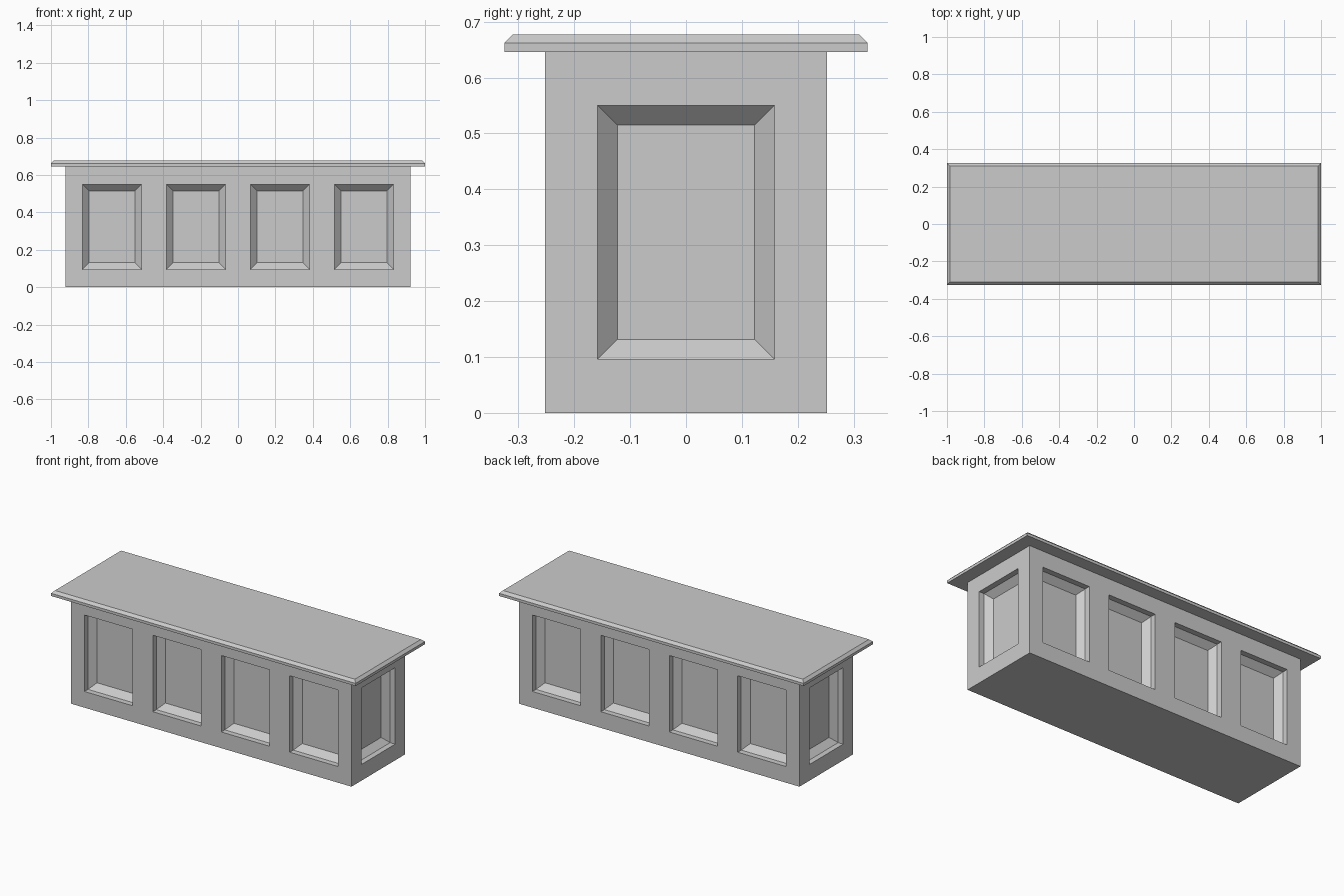
import bpy, bmesh
from mathutils import Vector

if "Cube" in bpy.data.objects:
    bpy.data.objects.remove(bpy.data.objects["Cube"])

HX, HY, BODY_TOP, TOP = 0.922, 0.252, 0.646, 0.677
PANEL_HALF, PANEL_Z = 0.158, (0.096, 0.55)
FRONT_CENTRES = (-0.674, -0.225, 0.225, 0.674)
RECESS, SLOPE = 0.033, 0.035


def box(hx, hy, z0, z1):
    bm = bmesh.new()
    bmesh.ops.create_cube(bm, size=1)
    for v in bm.verts:
        v.co = Vector((v.co.x * 2 * hx, v.co.y * 2 * hy, z1 if v.co.z > 0 else z0))
    return bm


def finish(bm, name):
    mesh = bpy.data.meshes.new(name)
    bm.to_mesh(mesh)
    bm.free()
    obj = bpy.data.objects.new(name, mesh)
    bpy.context.collection.objects.link(obj)
    return obj


def cut(bm, axis, value):
    normal, co = Vector(), Vector()
    normal[axis], co[axis] = 1, value
    bmesh.ops.bisect_plane(bm, geom=bm.verts[:] + bm.edges[:] + bm.faces[:],
                           plane_co=co, plane_no=normal)


# Cabinet body, cut along the panel outlines
bm = box(HX, HY, 0, BODY_TOP)
for c in FRONT_CENTRES:
    for side in (-1, 1):
        cut(bm, 0, c + side * PANEL_HALF)
for side in (-1, 1):
    cut(bm, 1, side * PANEL_HALF)
for z in PANEL_Z:
    cut(bm, 2, z)


def is_panel(face):
    c = face.calc_center_median()
    if abs(face.normal.z) > 0.5 or not PANEL_Z[0] < c.z < PANEL_Z[1]:
        return False
    if abs(face.normal.x) > 0.5:
        return abs(c.y) < PANEL_HALF
    return any(abs(c.x - m) < 0.05 for m in FRONT_CENTRES)


# Recessed panels: straight step, then a sloped border
bm.normal_update()
panels = [f for f in bm.faces if is_panel(f)]
bmesh.ops.inset_individual(bm, faces=panels, thickness=0, depth=-RECESS,
                           use_even_offset=True)
bm.normal_update()
bmesh.ops.inset_individual(bm, faces=panels, thickness=SLOPE, depth=-SLOPE,
                           use_even_offset=True)
finish(bm, "cabinet_body")

# Overhanging top slab with a chamfered upper edge
bm = box(1.0, 0.325, BODY_TOP, 0.662)
bm.normal_update()
upper = [f for f in bm.faces if f.normal.z > 0.5]
bmesh.ops.inset_individual(bm, faces=upper, thickness=0.015, depth=TOP - 0.662,
                           use_even_offset=True)
finish(bm, "top_slab")
